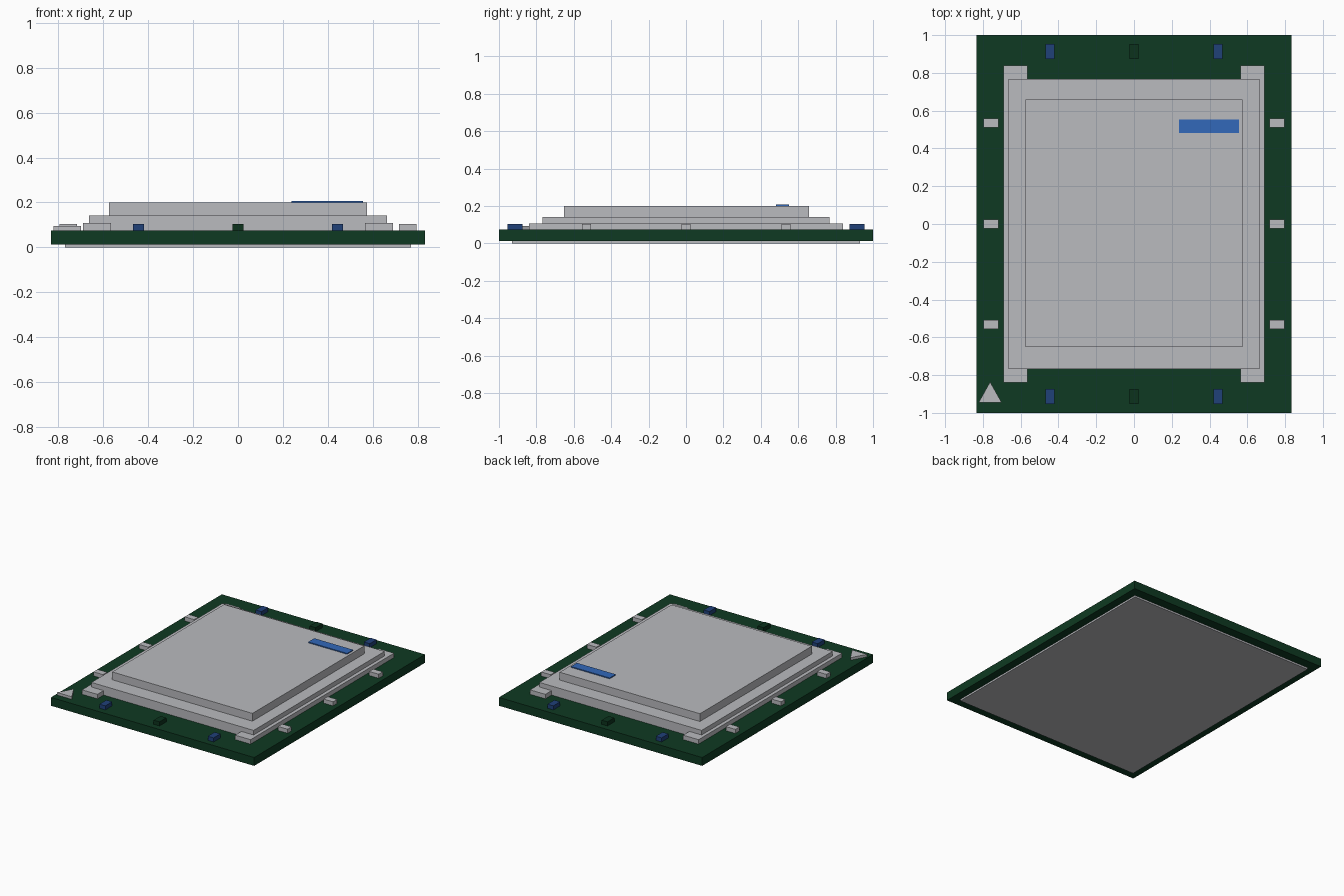
import bpy
import bmesh

cube = bpy.data.objects.get("Cube")
if cube:
    bpy.data.objects.remove(cube, do_unlink=True)


def make_material(name, rgb):
    mat = bpy.data.materials.new(name)
    mat.use_nodes = True
    color = (*rgb, 1)
    mat.diffuse_color = color
    mat.node_tree.nodes["Principled BSDF"].inputs["Base Color"].default_value = color
    return mat


green = make_material("board_green", (0.0045, 0.042, 0.016))
dark_green = make_material("dark_green", (0.0035, 0.032, 0.012))
silver = make_material("silver", (0.49, 0.495, 0.52))
navy = make_material("navy_blue", (0.014, 0.052, 0.19))
blue = make_material("label_blue", (0.032, 0.14, 0.49))


def prism(name, outline, z0, z1, mat):
    """Extrude a counter-clockwise outline from z0 up to z1."""
    bm = bmesh.new()
    base = bm.faces.new([bm.verts.new((x, y, z0)) for x, y in outline])
    top = bmesh.ops.extrude_face_region(bm, geom=[base], use_keep_orig=True)
    verts = [v for v in top["geom"] if isinstance(v, bmesh.types.BMVert)]
    bmesh.ops.translate(bm, verts=verts, vec=(0, 0, z1 - z0))
    bmesh.ops.recalc_face_normals(bm, faces=bm.faces)
    mesh = bpy.data.meshes.new(name)
    bm.to_mesh(mesh)
    bm.free()
    mesh.materials.append(mat)
    obj = bpy.data.objects.new(name, mesh)
    bpy.context.scene.collection.objects.link(obj)
    return obj


def box(name, cx, cy, hx, hy, z0, z1, mat):
    outline = [(cx - hx, cy - hy), (cx + hx, cy - hy),
               (cx + hx, cy + hy), (cx - hx, cy + hy)]
    return prism(name, outline, z0, z1, mat)


BOARD_BOTTOM, BOARD_TOP = 0.013, 0.075

# Circuit board and the contact pad beneath it
box("contact_pad", 0, 0, 0.772, 0.93, 0, BOARD_BOTTOM, silver)
box("circuit_board", 0, 0, 0.833, 1.0, BOARD_BOTTOM, BOARD_TOP, green)

# Stepped metal lid with a rail along each side
for side, sx in (("left", 1), ("right", -1)):
    box(side + "_lid_rail", sx * 0.628, 0, 0.063, 0.84, BOARD_TOP, 0.108, silver)
box("lid_lower_step", 0, 0, 0.665, 0.767, BOARD_TOP, 0.142, silver)
box("lid_upper_step", 0, 0.003, 0.575, 0.655, 0.142, 0.2, silver)
box("lid_label", 0.398, 0.517, 0.159, 0.035, 0.2, 0.207, blue)

# Small components along all four edges
for side, sx in (("left", 1), ("right", -1)):
    for place, y in (("front", -0.532), ("middle", 0), ("back", 0.535)):
        box(f"{side}_{place}_component", sx * 0.757, y,
            0.039, 0.024, BOARD_TOP, 0.105, silver)
for end, sy in (("front", -1), ("back", 1)):
    for place, x, mat in (("right", -0.444, navy), ("centre", 0, dark_green),
                          ("left", 0.444, navy)):
        box(f"{end}_{place}_component", x, sy * 0.914,
            0.024, 0.04, BOARD_TOP, 0.105, mat)

# Triangular corner marker
prism("corner_marker", [(-0.823, -0.946), (-0.7, -0.946), (-0.762, -0.836)],
      BOARD_TOP, 0.094, silver)
